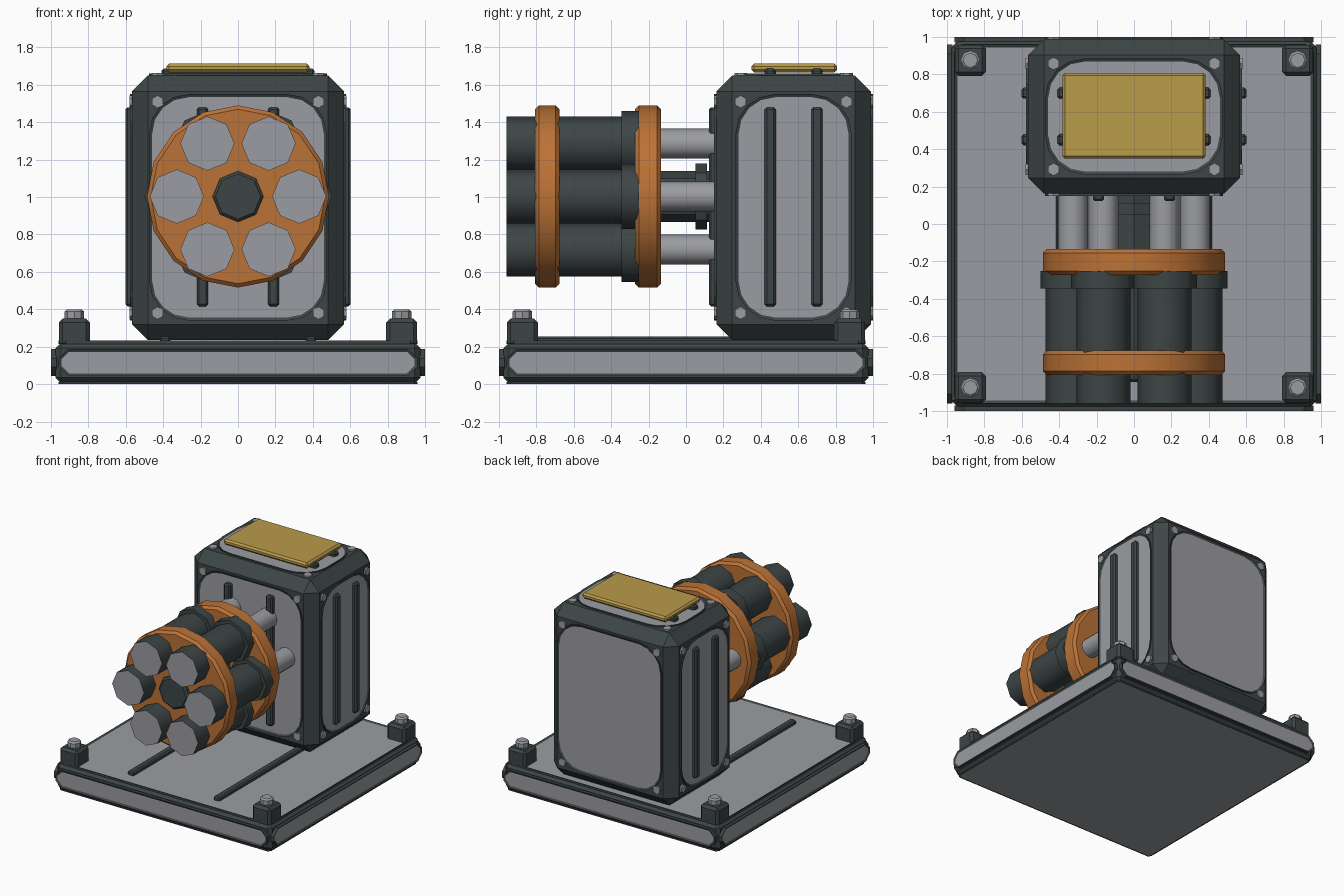
import bpy, bmesh, math
from mathutils import Vector, Matrix

if "Cube" in bpy.data.objects:
    bpy.data.objects.remove(bpy.data.objects["Cube"])


def material(name, rgb):
    m = bpy.data.materials.new(name)
    m.diffuse_color = (*rgb, 1)
    m.use_nodes = True
    m.node_tree.nodes["Principled BSDF"].inputs["Base Color"].default_value = m.diffuse_color
    return m


DARK = material("dark_iron", (0.047, 0.060, 0.060))
GREY = material("steel_grey", (0.33, 0.335, 0.36))
COPPER = material("copper_orange", (0.50, 0.17, 0.038))
BRASS = material("brass_yellow", (0.48, 0.325, 0.07))


def finish(name, bm, mats, smooth=0):
    bmesh.ops.recalc_face_normals(bm, faces=bm.faces[:])
    if smooth:
        for f in bm.faces:
            f.smooth = True
        for e in bm.edges:
            e.smooth = e.calc_face_angle(0) < math.radians(smooth)
    me = bpy.data.meshes.new(name)
    bm.to_mesh(me)
    bm.free()
    for m in mats:
        me.materials.append(m)
    ob = bpy.data.objects.new(name, me)
    bpy.context.collection.objects.link(ob)
    return ob


def box(name, lo, hi, mat, bevel=0.0):
    lo, hi = Vector(lo), Vector(hi)
    bm = bmesh.new()
    bmesh.ops.create_cube(bm, size=1, matrix=Matrix.Translation((lo + hi) / 2)
                          @ Matrix.Diagonal((*(hi - lo), 1)))
    if bevel:
        bmesh.ops.bevel(bm, geom=bm.edges[:], offset=bevel, segments=1,
                        affect='EDGES', profile=0.5)
    return finish(name, bm, [mat])


def cyl(name, p0, p1, r, sides, mat, bevel=0.0, smooth=0, front=None):
    p0, p1 = Vector(p0), Vector(p1)
    d = p1 - p0
    bm = bmesh.new()
    bmesh.ops.create_cone(bm, cap_ends=True, segments=sides, radius1=r, radius2=r, depth=d.length,
                          matrix=Matrix.Translation((p0 + p1) / 2)
                          @ d.to_track_quat('Z', 'Y').to_matrix().to_4x4())
    if bevel:
        rim = [e for e in bm.edges if e.calc_face_angle(0) > 1.3]
        bmesh.ops.bevel(bm, geom=rim, offset=bevel, segments=1, affect='EDGES', profile=0.5)
    bm.normal_update()
    if front:
        for f in bm.faces:
            if f.normal.y < -0.9:
                f.material_index = 1
    return finish(name, bm, [mat] + ([front] if front else []), smooth)


def panel(name, c, u, v, w, h, r, steps, raise_by, rim=0.016, sink=0.008):
    """Raised dark rim around a sunken grey panel; u x v points outward."""
    c, u, v = Vector(c), Vector(u), Vector(v)
    n = u.cross(v)
    bm = bmesh.new()
    vs = []
    for k, (sx, sy) in enumerate(((1, 1), (-1, 1), (-1, -1), (1, -1))):
        for i in range(steps + 1):
            a = math.pi / 2 * (k + i / steps)
            x = sx * (w / 2 - r) + r * math.cos(a)
            y = sy * (h / 2 - r) + r * math.sin(a)
            vs.append(bm.verts.new(c + u * x + v * y))
    face = bm.faces.new(vs)
    top = bmesh.ops.extrude_face_region(bm, geom=[face])
    cap = [g for g in top["geom"] if isinstance(g, bmesh.types.BMFace)][0]
    bmesh.ops.translate(bm, vec=n * raise_by, verts=cap.verts[:])
    bm.normal_update()
    bmesh.ops.inset_region(bm, faces=[cap], thickness=rim, use_even_offset=True)
    bmesh.ops.translate(bm, vec=-n * sink, verts=cap.verts[:])
    cap.material_index = 1
    return finish(name, bm, [DARK, GREY])


X, Y, Z = Vector((1, 0, 0)), Vector((0, 1, 0)), Vector((0, 0, 1))

# Base slab with framed panels
box("base_slab", (-0.975, -0.975, 0.004), (0.975, 0.975, 0.222), DARK, 0.03)
panel("base_top_panel", (0, 0, 0.215), X, Y, 1.92, 1.92, 0.04, 1, 0.017)
panel("base_bottom_panel", (0, 0, 0.01), X, -Y, 1.92, 1.92, 0.02, 1, 0.01, 0.01, 0.002)
for name, u in (("front", X), ("right", Y), ("back", -X), ("left", -Y)):
    n = u.cross(Z)
    panel("base_%s_panel" % name, n * 0.97 + Z * 0.115, u, Z, 1.92, 0.146, 0.05, 1, 0.03)
for s in (-1, 1):
    box("base_rail", (s * 0.39 - 0.028, -0.84, 0.215), (s * 0.39 + 0.028, 0.84, 0.255), DARK, 0.01)

# Corner posts with bolts
for sx in (-1, 1):
    for sy in (-1, 1):
        x, y = sx * 0.875, sy * 0.875
        box("corner_post", (x - 0.083, y - 0.083, 0.2), (x + 0.083, y + 0.083, 0.35), DARK, 0.02)
        cyl("corner_bolt", (x, y, 0.34), (x, y, 0.4), 0.052, 8, GREY, 0.012)

# Housing
BX, Y0, Y1, Z0, Z1 = 0.567, 0.162, 0.988, 0.235, 1.65
CY, CZ = 0.575, 0.945
box("housing", (-BX, Y0, Z0), (BX, Y1, Z1), DARK, 0.085)
panel("housing_front_panel", (0, Y0 + 0.001, CZ), X, Z, 0.95, 1.21, 0.21, 4, 0.012)
panel("housing_back_panel", (0, Y1 - 0.001, CZ), -X, Z, 0.95, 1.21, 0.21, 4, 0.012)
panel("housing_right_panel", (BX - 0.001, CY, CZ), Y, Z, 0.62, 1.21, 0.21, 4, 0.012)
panel("housing_left_panel", (-BX + 0.001, CY, CZ), -Y, Z, 0.62, 1.21, 0.21, 4, 0.012)
panel("housing_top_panel", (0, CY, Z1 - 0.001), X, Y, 0.95, 0.62, 0.21, 4, 0.012)

# Housing ribs
for s in (-1, 1):
    x, y = s * 0.19, CY + s * 0.125
    box("front_rib", (x - 0.03, 0.122, 0.415), (x + 0.03, 0.18, 1.48), DARK, 0.012)
    box("top_rib", (-0.41, y - 0.03, 1.63), (0.41, y + 0.03, 1.687), DARK, 0.012)
    for side in (-1, 1):
        xs = sorted((side * 0.55, side * 0.602))
        box("side_rib", (xs[0], y - 0.03, 0.415), (xs[1], y + 0.03, 1.48), DARK, 0.012)

# Housing bolts
for s in (-1, 1):
    for t in (-1, 1):
        z, y = CZ + t * 0.565, CY + s * 0.283
        cyl("front_bolt", (s * 0.43, Y0 + 0.01, z), (s * 0.43, Y0 - 0.012, z), 0.034, 6, GREY)
        cyl("back_bolt", (s * 0.43, Y1 - 0.01, z), (s * 0.43, Y1 + 0.012, z), 0.034, 6, GREY)
        cyl("side_bolt", (t * (BX - 0.01), y, CZ + 0.565), (t * (BX + 0.012), y, CZ + 0.565), 0.034, 6, GREY)
        cyl("side_bolt", (t * (BX - 0.01), y, CZ - 0.565), (t * (BX + 0.012), y, CZ - 0.565), 0.034, 6, GREY)
        cyl("top_bolt", (t * 0.43, y, Z1 - 0.01), (t * 0.43, y, Z1 + 0.012), 0.034, 6, GREY)

# Brass plate on top
box("top_plate", (-0.383, 0.35, 1.667), (0.383, 0.808, 1.713), BRASS, 0.014)

# Barrel cluster
C = 1.003
for i in range(6):
    a = math.radians(60 * i)
    x, z = 0.327 * math.cos(a), C + 0.327 * math.sin(a)
    cyl("barrel", (x, -0.96, z), (x, -0.2, z), 0.145, 8, DARK, 0, 50, GREY)
    cyl("barrel_collar", (x, -0.345, z), (x, -0.25, z), 0.174, 8, DARK, 0, 50)
    cyl("barrel_rod", (x, -0.2, z), (x, 0.18, z), 0.08, 12, GREY, 0, 50)

# Copper carrier discs
for y0, y1 in ((-0.806, -0.677), (-0.272, -0.134)):
    cyl("carrier_disc", (0, y0, C), (0, y1, C), 0.487, 16, COPPER, 0.02, 30)

# Central shaft and flange
cyl("shaft", (0, -0.845, C), (0, 0.18, C), 0.136, 8, DARK, 0.014, 0)
cyl("shaft_flange", (0, 0.05, C), (0, 0.112, C), 0.176, 8, DARK)
